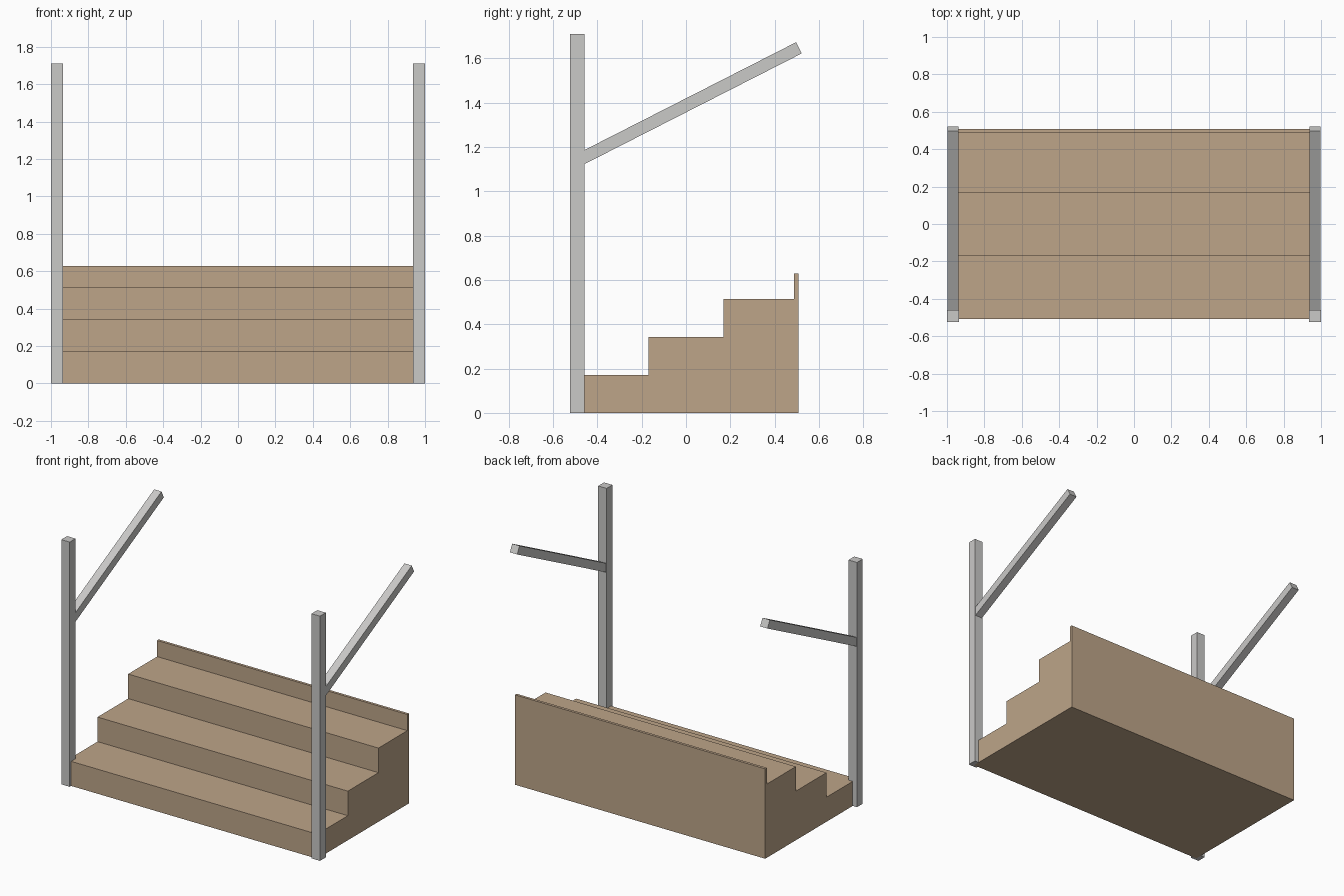
import bpy
import bmesh
from mathutils import Vector

if "Cube" in bpy.data.objects:
    bpy.data.objects.remove(bpy.data.objects["Cube"])


def material(name, rgb):
    m = bpy.data.materials.new(name)
    m.diffuse_color = (*rgb, 1)
    m.use_nodes = True
    m.node_tree.nodes["Principled BSDF"].inputs["Base Color"].default_value = m.diffuse_color
    return m


wood = material("tan wood", (0.51, 0.375, 0.25))
metal = material("light grey metal", (0.59, 0.585, 0.575))


def extrude_profile(name, profile, x0, x1, mat):
    """Extrude a closed (y, z) outline from x0 to x1."""
    bm = bmesh.new()
    face = bm.faces.new([bm.verts.new((x0, y, z)) for y, z in profile])
    ext = bmesh.ops.extrude_face_region(bm, geom=[face])
    moved = [v for v in ext["geom"] if isinstance(v, bmesh.types.BMVert)]
    bmesh.ops.translate(bm, verts=moved, vec=(x1 - x0, 0, 0))
    bmesh.ops.recalc_face_normals(bm, faces=bm.faces)
    mesh = bpy.data.meshes.new(name)
    bm.to_mesh(mesh)
    bm.free()
    mesh.materials.append(mat)
    obj = bpy.data.objects.new(name, mesh)
    bpy.context.collection.objects.link(obj)
    return obj


# Solid steps with a thin raised back board
half_depth, run, rise = 0.507, 0.338, 0.1717
outline = [(half_depth, 0), (-half_depth, 0)]
for i in range(3):
    y, z = -half_depth + i * run, (i + 1) * rise
    outline += [(y, z), (y + run if i < 2 else 0.488, z)]
outline += [(0.488, 0.628), (half_depth, 0.628)]
extrude_profile("steps", outline, -0.9675, 0.9675, wood)

# Sloped rail outline: starts inside the post, square cut at the upper end
start, end = Vector((-0.475, 1.146)), Vector((0.5095, 1.6475))
along = (end - start).normalized()
side = Vector((-along.y, along.x)) * 0.0283
rail = [start - side, end - side, end + side, start + side]

post = [(-0.523, 0), (-0.459, 0), (-0.459, 1.71), (-0.523, 1.71)]

# Upright post and handrail on each side
for label, s in (("left", -1), ("right", 1)):
    centre = s * 0.9675
    extrude_profile(label + "_post", post, centre - 0.0325, centre + 0.0325, metal)
    extrude_profile(label + "_handrail", rail, centre - 0.0283, centre + 0.0283, metal)
